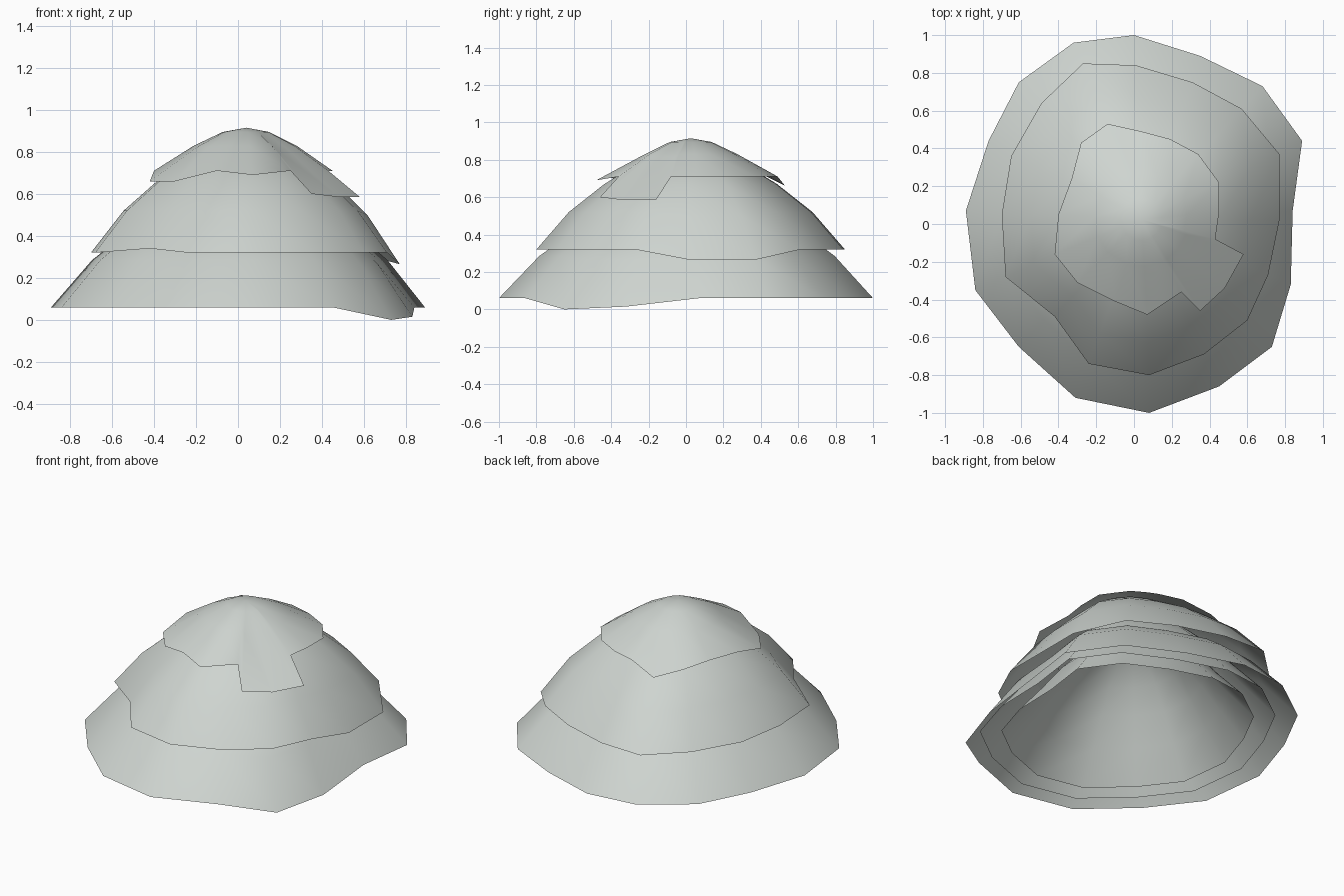
import bpy
import bmesh
from mathutils import Vector

if "Cube" in bpy.data.objects:
    bpy.data.objects.remove(bpy.data.objects["Cube"], do_unlink=True)

# One pale grey colour for every layer
grey = bpy.data.materials.new("pale_grey")
grey.use_nodes = True
colour = (0.62, 0.66, 0.63, 1.0)
grey.diffuse_color = colour
grey.node_tree.nodes["Principled BSDF"].inputs["Base Color"].default_value = colour

CENTRE = Vector((0.04, 0.025))
GROUND = 0.06


def build_layer(name, rim, base, dips, profile, apex=None, reach=2):
    """Drape a layer inward from an irregular rim.

    rim: outline points; base: usual rim height; dips: rim heights that differ;
    profile: (fraction of rim radius, height) pairs from the rim inward;
    reach: largest rim radius followed by the inner rings.
    """
    bm = bmesh.new()
    rings = []
    for fraction, height in profile:
        ring = []
        for index, point in enumerate(rim):
            offset = Vector(point) - CENTRE
            if fraction < 1 and offset.length > reach:
                offset = offset.normalized() * reach
            flat = CENTRE + offset * fraction
            drop = (dips.get(index, base) - base) * fraction ** 4
            ring.append(bm.verts.new((flat.x, flat.y, height + drop)))
        rings.append(ring)
    count = len(rim)
    for outer, inner in zip(rings, rings[1:]):
        for i in range(count):
            j = (i + 1) % count
            bm.faces.new((outer[i], outer[j], inner[j], inner[i]))
    if apex is not None:
        tip = bm.verts.new((CENTRE.x, CENTRE.y, apex))
        for i in range(count):
            bm.faces.new((rings[-1][i], rings[-1][(i + 1) % count], tip))
    for face in bm.faces:
        face.smooth = True
        face.normal_update()
        if face.normal.z < 0:
            face.normal_flip()
    mesh = bpy.data.meshes.new(name)
    bm.to_mesh(mesh)
    bm.free()
    mesh.materials.append(grey)
    layer = bpy.data.objects.new(name, mesh)
    bpy.context.scene.collection.objects.link(layer)


# Outlines run clockwise from the back
skirt_rim = [(0, 1), (.35, .89), (.68, .73), (.89, .44), (.84, .07), (.83, -.32),
             (.73, -.65), (.45, -.86), (.08, -1), (-.31, -.92), (-.61, -.65),
             (-.84, -.35), (-.89, .07), (-.77, .44), (-.61, .75), (-.32, .96)]
middle_rim = [(.01, .84), (.31, .75), (.57, .61), (.77, .37), (.77, .02), (.71, -.27),
              (.6, -.51), (.37, -.69), (.08, -.8), (-.24, -.74), (-.42, -.49),
              (-.68, -.28), (-.7, .05), (-.65, .36), (-.49, .64), (-.27, .85)]
cap_rim = [(-.14, .53), (.04, .49), (.19, .45), (.34, .37), (.45, .22), (.45, .06),
           (.43, -.08), (.58, -.16), (.48, -.34), (.35, -.46), (.25, -.36), (.07, -.48),
           (-.1, -.41), (-.3, -.31), (-.42, -.16), (-.4, .05), (-.33, .24), (-.28, .43)]

# Overlapping outer layers
build_layer("lower_skirt", skirt_rim, GROUND, {5: .015, 6: 0},
            [(1, GROUND), (.79, .285), (.66, .38), (.45, .5)])
build_layer("middle_layer", middle_rim, .32, {3: .265, 4: .265, 10: .34},
            [(1, .32), (.79, .52), (.56, .67), (.3, .8)], apex=.86)
build_layer("top_cap", cap_rim, .71,
            {0: .66, 7: .585, 8: .585, 9: .6, 11: .69, 13: .66, 14: .66},
            [(1, .71), (.58, .83), (.26, .895)], apex=.915, reach=.43)

# Nested linings underneath, each a smaller dome set a little to the left
dome = [(1, 0), (.79, .23), (.62, .43), (.45, .59), (.27, .73), (.12, .79)]
for name, scale in (("outer_lining", .89), ("inner_lining", .76)):
    shift = CENTRE + Vector((.03, 0))
    rim = [shift + (Vector(point) - CENTRE) * scale for point in skirt_rim]
    build_layer(name, rim, GROUND, {},
                [(part, GROUND + rise * scale) for part, rise in dome],
                apex=GROUND + .83 * scale)
